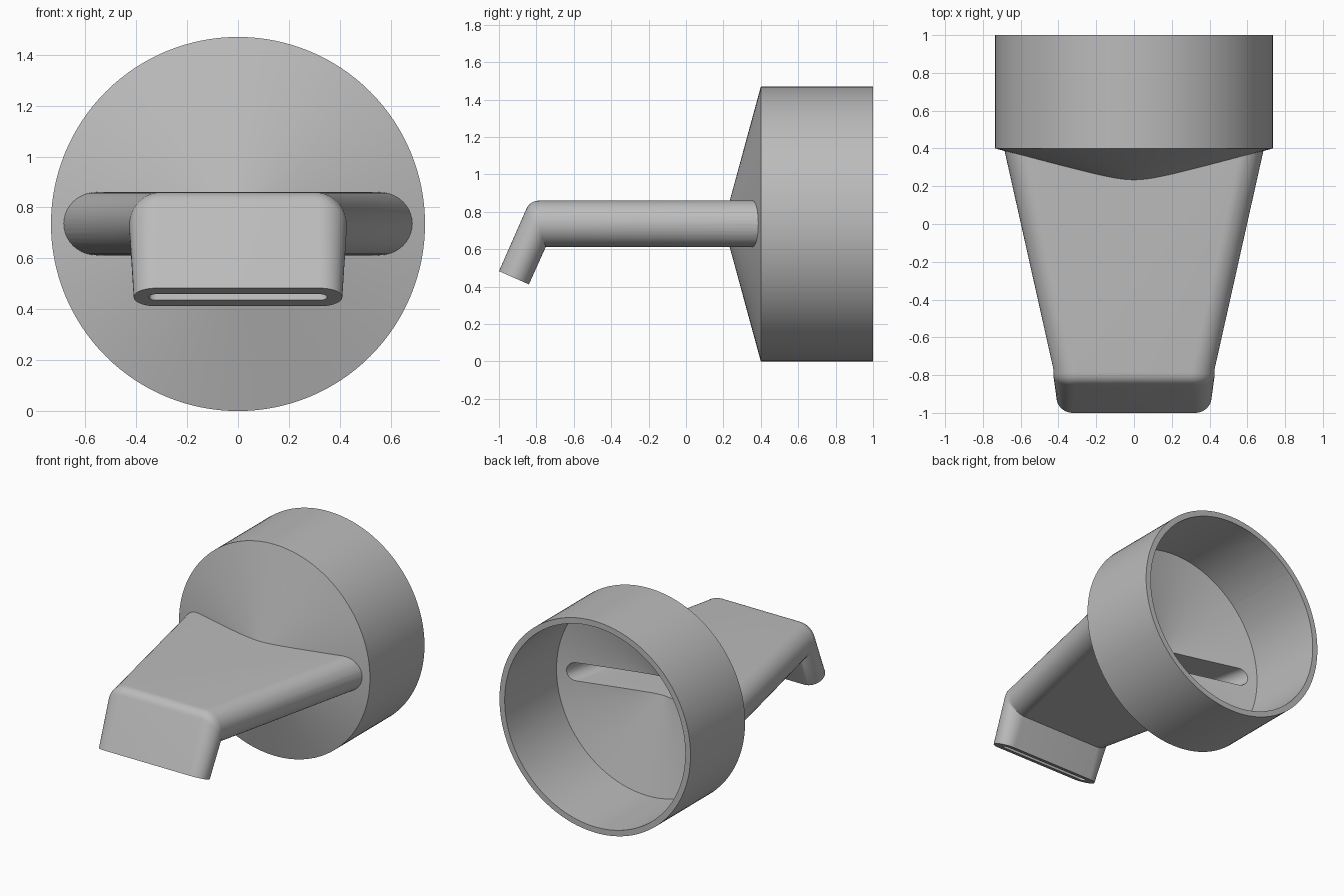
import bpy, bmesh, math
from mathutils import Vector

if "Cube" in bpy.data.objects:
    bpy.data.objects.remove(bpy.data.objects["Cube"], do_unlink=True)

grey = bpy.data.materials.new("plain grey")
grey.use_nodes = True
grey.diffuse_color = (0.5, 0.5, 0.5, 1)
grey.node_tree.nodes["Principled BSDF"].inputs["Base Color"].default_value = (0.5, 0.5, 0.5, 1)

RADIUS = 0.735
WALL = 0.06


def loft(name, rings):
    """Skin closed rings of points into a solid."""
    bm = bmesh.new()
    rows = [[bm.verts.new(p) for p in ring] for ring in rings]
    n = len(rows[0])
    for a, b in zip(rows, rows[1:]):
        for i in range(n):
            j = (i + 1) % n
            bm.faces.new((a[i], a[j], b[j], b[i]))
    bmesh.ops.remove_doubles(bm, verts=bm.verts[:], dist=1e-5)
    bmesh.ops.holes_fill(bm, edges=[e for e in bm.edges if e.is_boundary], sides=0)
    bmesh.ops.recalc_face_normals(bm, faces=bm.faces[:])
    mesh = bpy.data.meshes.new(name)
    bm.to_mesh(mesh)
    bm.free()
    mesh.materials.append(grey)
    ob = bpy.data.objects.new(name, mesh)
    bpy.context.collection.objects.link(ob)
    return ob


def lathe(name, profile, n=128):
    """Turn (radius, y) points about the housing axis."""
    turn = [2 * math.pi * i / n for i in range(n)]
    return loft(name, [[(r * math.cos(a), y, RADIUS + r * math.sin(a)) for a in turn]
                       for r, y in profile])


def section(top, bottom, half, n=20):
    """Round-ended slot between a top and a bottom point in the side plane."""
    r = (top - bottom).length / 2
    mid, up = (top + bottom) / 2, (top - bottom) / 2
    ring = []
    for side in (1, -1):
        for i in range(n + 1):
            a = math.pi * (i / n - 0.5)
            x, s = half - r + r * math.cos(a), side * math.sin(a)
            p = mid + up * s
            ring.append((side * x, p.y, p.z))
    return ring


def combine(target, other, operation):
    mod = target.modifiers.new(operation, 'BOOLEAN')
    mod.operation, mod.solver, mod.object = operation, 'EXACT', other
    bpy.context.view_layer.update()
    graph = bpy.context.evaluated_depsgraph_get()
    target_mesh = bpy.data.meshes.new_from_object(target.evaluated_get(graph))
    target.modifiers.clear()
    target.data = target_mesh
    bpy.data.objects.remove(other, do_unlink=True)


def yz(y, z):
    return Vector((0, y, z))


# Spout path: straight run, rounded bend over a sharp inner crease, then the tip
z_top, z_low = 0.86, 0.612
corner, crease = yz(-0.834, z_top), yz(-0.75, z_low)
tip_top, tip_low = yz(-1.0, 0.483), yz(-0.84, 0.412)
start = corner + yz(0.05, 0)
finish = corner + (tip_top - corner).normalized() * 0.05
bend = []
for i in range(11):
    t = i / 10
    bend.append(start * (1 - t) ** 2 + corner * 2 * t * (1 - t) + finish * t * t)


def spout(name, back, wall, extra):
    width_back = 0.685 + 0.217 * (back - 0.386)
    stations = [(yz(back, z_top), yz(back, z_low), width_back, 0.245)]
    stations += [(p, crease, 0.427, 0.245) for p in bend]
    stations.append((tip_top, tip_low, 0.41, 0.333))
    if extra:
        go = (tip_top - finish).normalized() * extra
        stations.append((tip_top + go, tip_low + go, 0.41, 0.333))
    rings = []
    for top, low, half, share in stations:
        f = share if wall else 0
        rings.append(section(top.lerp(low, f), low.lerp(top, f), half - wall))
    return loft(name, rings)


# Housing with conical front, joined to the spout, then hollowed through
body = lathe("housing_and_spout", [(0, 0.2), (RADIUS, 0.4), (RADIUS, 1), (0, 1)])
combine(body, spout("outer_spout", 0.41, 0, 0), 'UNION')
combine(body, lathe("cavity", [(0, 0.241), (0.695, 0.43), (0.695, 1.1), (0, 1.1)]), 'DIFFERENCE')
combine(body, spout("passage", 0.45, WALL, 0.05), 'DIFFERENCE')

bpy.ops.object.select_all(action='DESELECT')
body.select_set(True)
bpy.context.view_layer.objects.active = body
bpy.ops.object.shade_smooth_by_angle(angle=math.radians(30))
